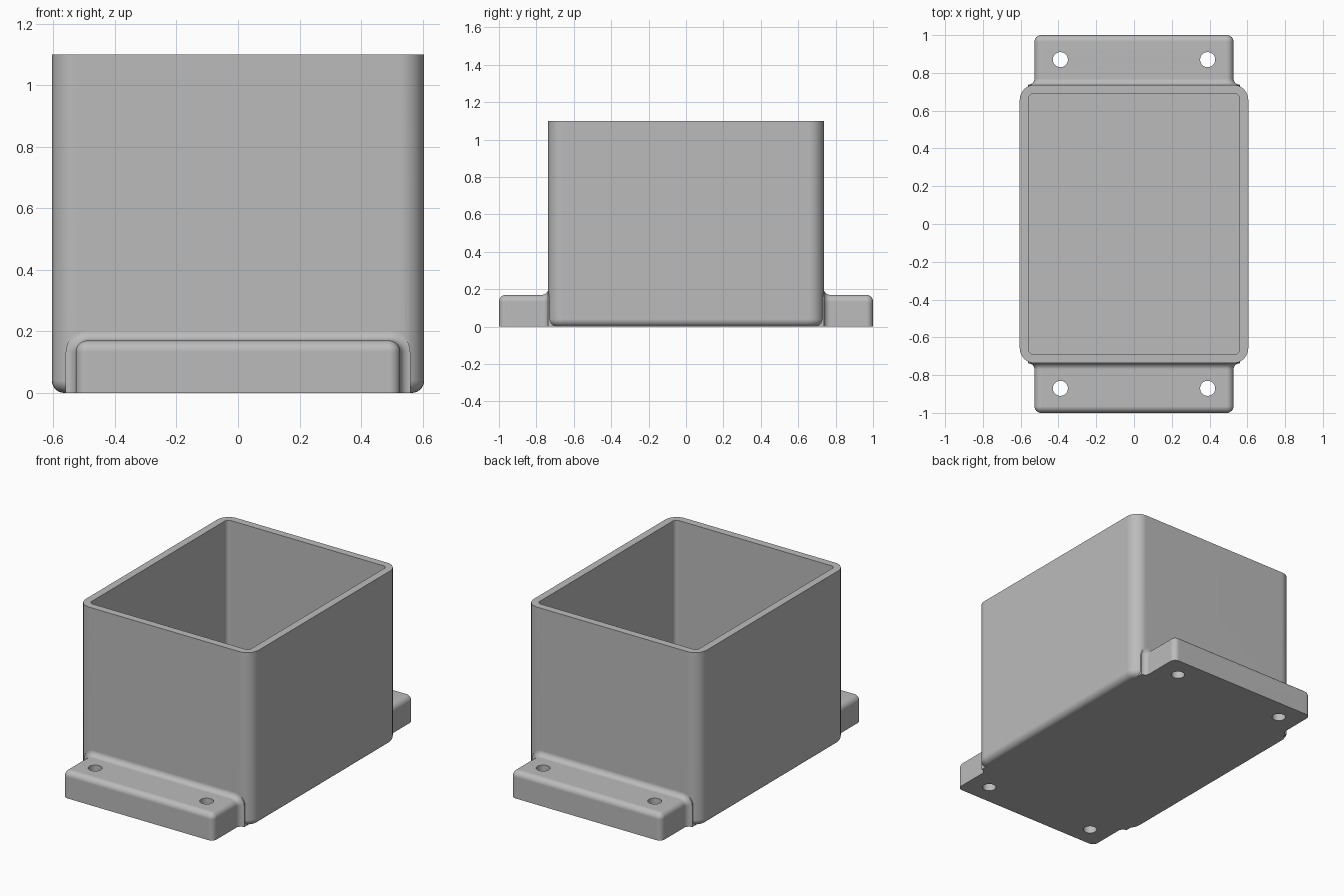
import bpy, bmesh
from math import sin, cos, pi

cube = bpy.data.objects.get("Cube")
if cube:
    bpy.data.objects.remove(cube, do_unlink=True)

STEPS = 8
grey = bpy.data.materials.new("plain grey")
grey.use_nodes = True
colour = (0.5, 0.5, 0.5, 1)
grey.diffuse_color = colour
grey.node_tree.nodes["Principled BSDF"].inputs["Base Color"].default_value = colour


def quarter():
    return [i / STEPS * pi / 2 for i in range(STEPS + 1)]


def loft(name, rings):
    """Skin a list of equally long closed rings and cap both ends."""
    bm = bmesh.new()
    loops = [[bm.verts.new(p) for p in ring] for ring in rings]
    for a, b in zip(loops, loops[1:]):
        for i in range(len(a)):
            j = (i + 1) % len(a)
            bm.faces.new((a[i], a[j], b[j], b[i]))
    bm.faces.new(loops[0][::-1])
    bm.faces.new(loops[-1])
    bmesh.ops.recalc_face_normals(bm, faces=bm.faces)
    mesh = bpy.data.meshes.new(name)
    bm.to_mesh(mesh)
    bm.free()
    mesh.materials.append(grey)
    obj = bpy.data.objects.new(name, mesh)
    bpy.context.collection.objects.link(obj)
    return obj


def rounded_rect(hx, hy, r, z):
    corners = [(1, 1), (-1, 1), (-1, -1), (1, -1)]
    return [(sx * (hx - r) + r * cos(k * pi / 2 + a),
             sy * (hy - r) + r * sin(k * pi / 2 + a), z)
            for k, (sx, sy) in enumerate(corners) for a in quarter()]


def tab_section(offset, y):
    """Flat-bottomed section with rounded top corners, grown by offset."""
    w, h, r = 0.527 + offset, 0.17 + offset, 0.037 + offset
    right = [(w - r + r * cos(a), y, h - r + r * sin(a)) for a in quarter()]
    left = [(-x, y, z) for x, y, z in reversed(right)]
    return [(w, y, 0)] + right + left + [(-w, y, 0)]


def combine(target, other, operation):
    mod = target.modifiers.new(operation.lower(), 'BOOLEAN')
    mod.object, mod.operation, mod.solver = other, operation, 'EXACT'
    bpy.context.view_layer.objects.active = target
    bpy.ops.object.modifier_apply(modifier=mod.name)
    bpy.data.objects.remove(other, do_unlink=True)


# Box body with rounded uprights and a rounded bottom edge
HX, HY, TOP, EDGE = 0.605, 0.737, 1.1, 0.04
rings = []
for a in quarter():
    inset = EDGE * (1 - sin(a))
    rings.append(rounded_rect(HX - inset, HY - inset, 0.08 - inset, EDGE * (1 - cos(a))))
rings.append(rounded_rect(HX, HY, 0.08, TOP))
box = loft("open_box", rings)

# Mounting tabs: flared into the wall, rounded at the free end
FLARE, ROUND = 0.033, 0.035
for side in (-1, 1):
    sections = [tab_section(FLARE, side * 0.65)]
    for a in quarter():
        sections.append(tab_section(FLARE * (1 - sin(a)), side * (HY + FLARE * (1 - cos(a)))))
    for a in quarter():
        sections.append(tab_section(-ROUND * (1 - cos(a)), side * (1 - ROUND * (1 - sin(a)))))
    combine(box, loft("mounting_tab", sections), 'UNION')

# Cavity
cavity = [rounded_rect(0.558, 0.69, 0.025, z) for z in (0.05, TOP + 0.1)]
combine(box, loft("cavity_cutter", cavity), 'DIFFERENCE')

# Screw holes
for x in (-0.39, 0.39):
    for y in (-0.87, 0.87):
        hole = [[(x + px, y + py, z) for px, py, z in rounded_rect(0.04, 0.04, 0.04 - 1e-5, z)]
                for z in (-0.1, 0.3)]
        combine(box, loft("hole_cutter", hole), 'DIFFERENCE')

# Smooth shading with crisp edges and flat walls
bpy.ops.object.select_all(action='DESELECT')
box.select_set(True)
bpy.context.view_layer.objects.active = box
bpy.ops.object.shade_smooth_by_angle(angle=pi / 6)
weighted = box.modifiers.new("even shading", 'WEIGHTED_NORMAL')
weighted.keep_sharp = True
